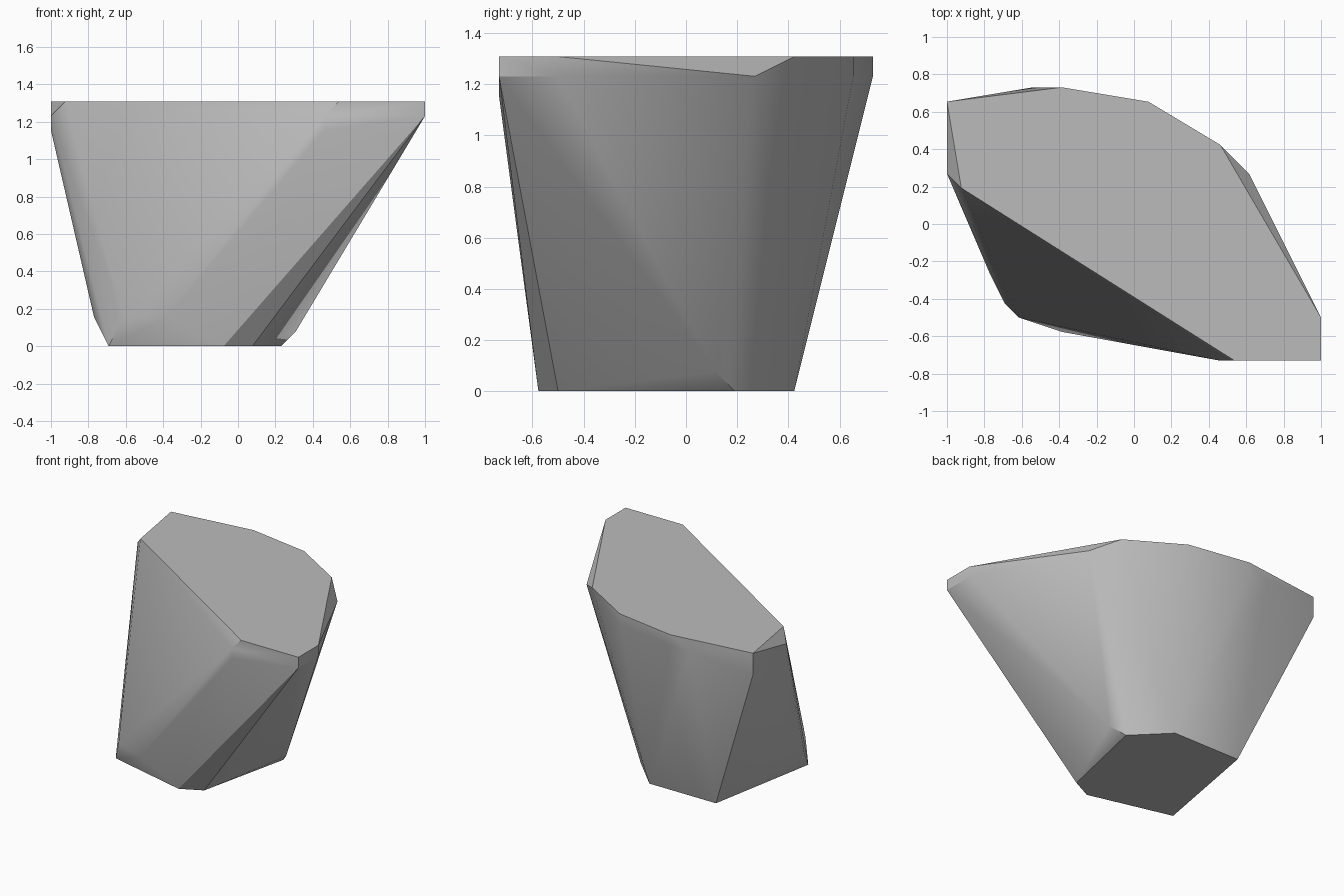
import bpy
import bmesh
from math import radians

if "Cube" in bpy.data.objects:
    bpy.data.objects.remove(bpy.data.objects["Cube"], do_unlink=True)

UNIT = 1 / 13  # the stone is laid out on a grid of small steps

# Stone colour
stone = bpy.data.materials.new("stone grey")
stone.use_nodes = True
grey = (0.5, 0.5, 0.5, 1)
stone.diffuse_color = grey
stone.node_tree.nodes["Principled BSDF"].inputs["Base Color"].default_value = grey

# Corner outlines as (height, [(x, y), ...])
layers = [
    # flat foot
    (0, [(1, -6.5), (3, 2.5), (0, 5.5), (-7, 5.5), (-9, -5.5), (-1, -7.5)]),
    # chipped corners just above the foot
    (1, [(4, 1.5)]),
    (2, [(-10, -3.5), (-8, -6.5), (-5, -7.5)]),
    # lower edge of the rim
    (15, [(-13, 3.5), (-13, 8.5), (6, -9.5)]),
    (16, [(-12, 2.5), (-13, 3.5), (-7, 9.5), (-5, 9.5), (1, 8.5),
          (8, 3.5), (13, -6.5), (13, -9.5), (6, -9.5)]),
    # flat top
    (17, [(-13, 8.5), (-5, 9.5), (1, 8.5), (6, 5.5), (13, -6.5),
          (13, -9.5), (7, -9.5), (-12, 2.5)]),
]

# Wrap the corners in a convex skin
bm = bmesh.new()
for z, corners in layers:
    for x, y in corners:
        bm.verts.new((x * UNIT, y * UNIT, z * UNIT))
hull = bmesh.ops.convex_hull(bm, input=bm.verts)
loose = {v for v in hull["geom_interior"] + hull["geom_unused"]
         if isinstance(v, bmesh.types.BMVert)}
bmesh.ops.delete(bm, geom=list(loose), context="VERTS")
bmesh.ops.dissolve_limit(bm, angle_limit=radians(0.5),
                         verts=bm.verts, edges=bm.edges)
bmesh.ops.recalc_face_normals(bm, faces=bm.faces)

mesh = bpy.data.meshes.new("rock")
bm.to_mesh(mesh)
bm.free()
mesh.materials.append(stone)
rock = bpy.data.objects.new("rock", mesh)
bpy.context.collection.objects.link(rock)

# Soft shading with crisp main edges
bpy.context.view_layer.objects.active = rock
rock.select_set(True)
bpy.ops.object.shade_smooth_by_angle(angle=radians(30))
